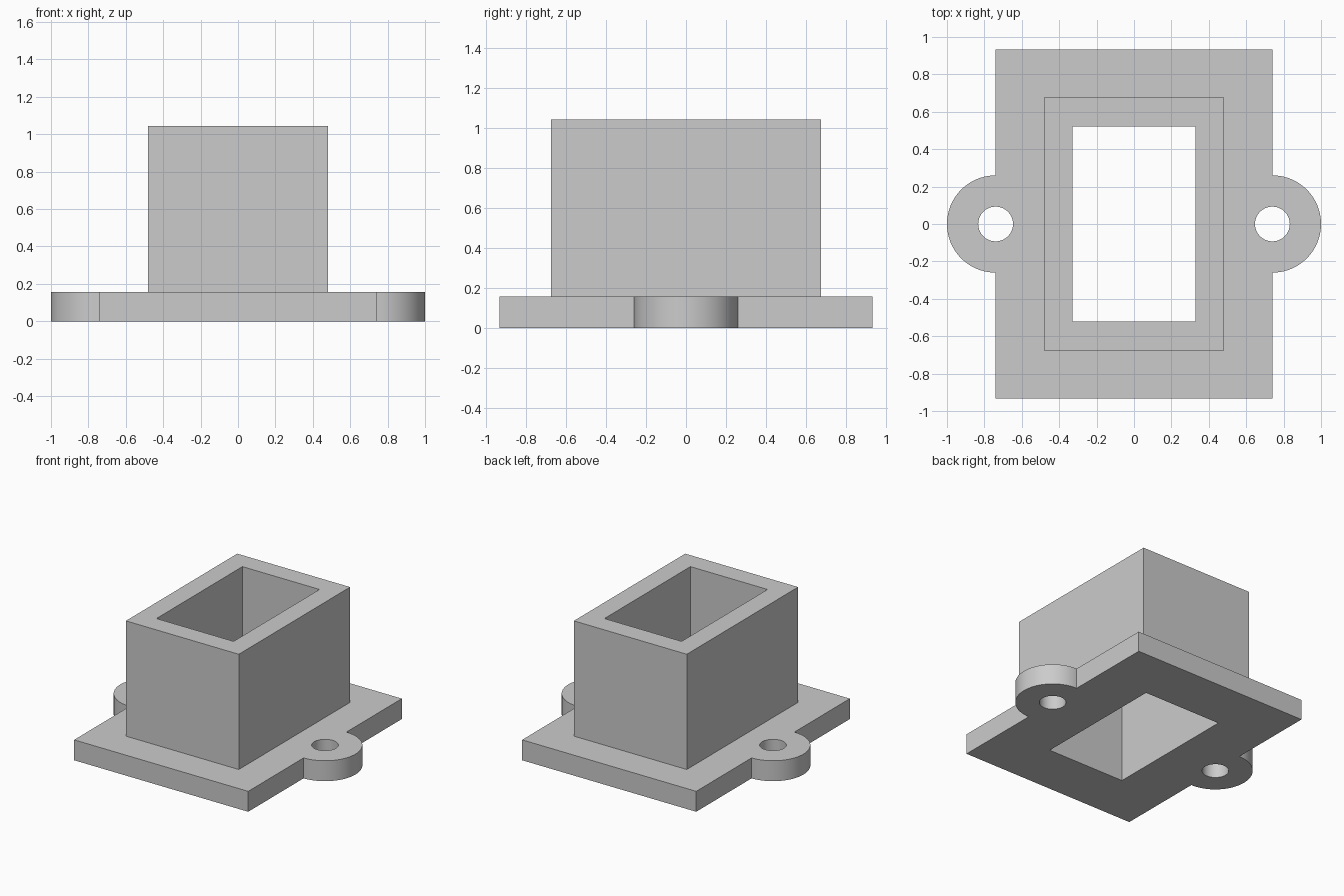
import bpy
import bmesh
from math import pi, cos, sin

cube = bpy.data.objects.get("Cube")
if cube:
    bpy.data.objects.remove(cube, do_unlink=True)

# Half sizes and heights
PLATE_X, PLATE_Y, PLATE_TOP = 0.74, 0.933, 0.157
COLLAR_X, COLLAR_Y, COLLAR_TOP = 0.48, 0.676, 1.043
BORE_X, BORE_Y = 0.328, 0.522
EAR_R, HOLE_R = 0.26, 0.093
ARC_STEPS = 40


def rectangle(hx, hy):
    return [(hx, -hy), (hx, hy), (-hx, hy), (-hx, -hy)]


def arc(cx, radius, start, sweep, count):
    return [(cx + radius * cos(start + sweep * i / ARC_STEPS),
             radius * sin(start + sweep * i / ARC_STEPS)) for i in range(count)]


def flange_outline():
    """Rectangle with a half-round ear on each side."""
    points = []
    for side, start in ((1, -pi / 2), (-1, pi / 2)):
        points.append((side * PLATE_X, -side * PLATE_Y))
        points += arc(side * PLATE_X, EAR_R, start, pi, ARC_STEPS + 1)
        points.append((side * PLATE_X, side * PLATE_Y))
    return points


bm = bmesh.new()


def ring(points, z):
    """Closed edge loop at one height."""
    verts = [bm.verts.new((x, y, z)) for x, y in points]
    edges = [bm.edges.new((v, verts[i - 1])) for i, v in enumerate(verts)]
    return verts, edges


def wall(lower, upper):
    a, b = lower[0], upper[0]
    for i in range(len(a)):
        bm.faces.new((a[i - 1], a[i], b[i], b[i - 1]))


def cap(rings, direction):
    """Flat face bounded by an outer ring and the openings within it."""
    edges = [e for r in rings for e in r[1]]
    bmesh.ops.triangle_fill(bm, edges=edges, use_beauty=True,
                            use_dissolve=False, normal=(0, 0, direction))


# Flange rim and screw holes
outline = flange_outline()
rim = [ring(outline, z) for z in (0, PLATE_TOP)]
holes = []
for side in (-1, 1):
    circle = arc(side * PLATE_X, HOLE_R, 0, 2 * pi, ARC_STEPS)
    holes.append([ring(circle, z) for z in (0, PLATE_TOP)])

# Rectangular collar and its through bore
collar = [ring(rectangle(COLLAR_X, COLLAR_Y), z) for z in (PLATE_TOP, COLLAR_TOP)]
bore = [ring(rectangle(BORE_X, BORE_Y), z) for z in (0, COLLAR_TOP)]

# Underside, flange top and collar top
cap([rim[0], bore[0]] + [h[0] for h in holes], -1)
cap([rim[1], collar[0]] + [h[1] for h in holes], 1)
cap([collar[1], bore[1]], 1)

# Upright walls
for pair in [rim, collar, bore] + holes:
    wall(*pair)
bmesh.ops.recalc_face_normals(bm, faces=bm.faces[:])

mesh = bpy.data.meshes.new("flanged_collar")
bm.to_mesh(mesh)
bm.free()
body = bpy.data.objects.new("flanged_collar", mesh)
bpy.context.collection.objects.link(body)

# Plain grey material
grey = bpy.data.materials.new("light_grey")
grey.use_nodes = True
colour = (0.6, 0.6, 0.6, 1)
grey.diffuse_color = colour
grey.node_tree.nodes["Principled BSDF"].inputs["Base Color"].default_value = colour
mesh.materials.append(grey)

# Smooth the round ears and holes, keep corners sharp
bpy.ops.object.select_all(action="DESELECT")
body.select_set(True)
bpy.context.view_layer.objects.active = body
bpy.ops.object.shade_smooth_by_angle(angle=pi / 6)
